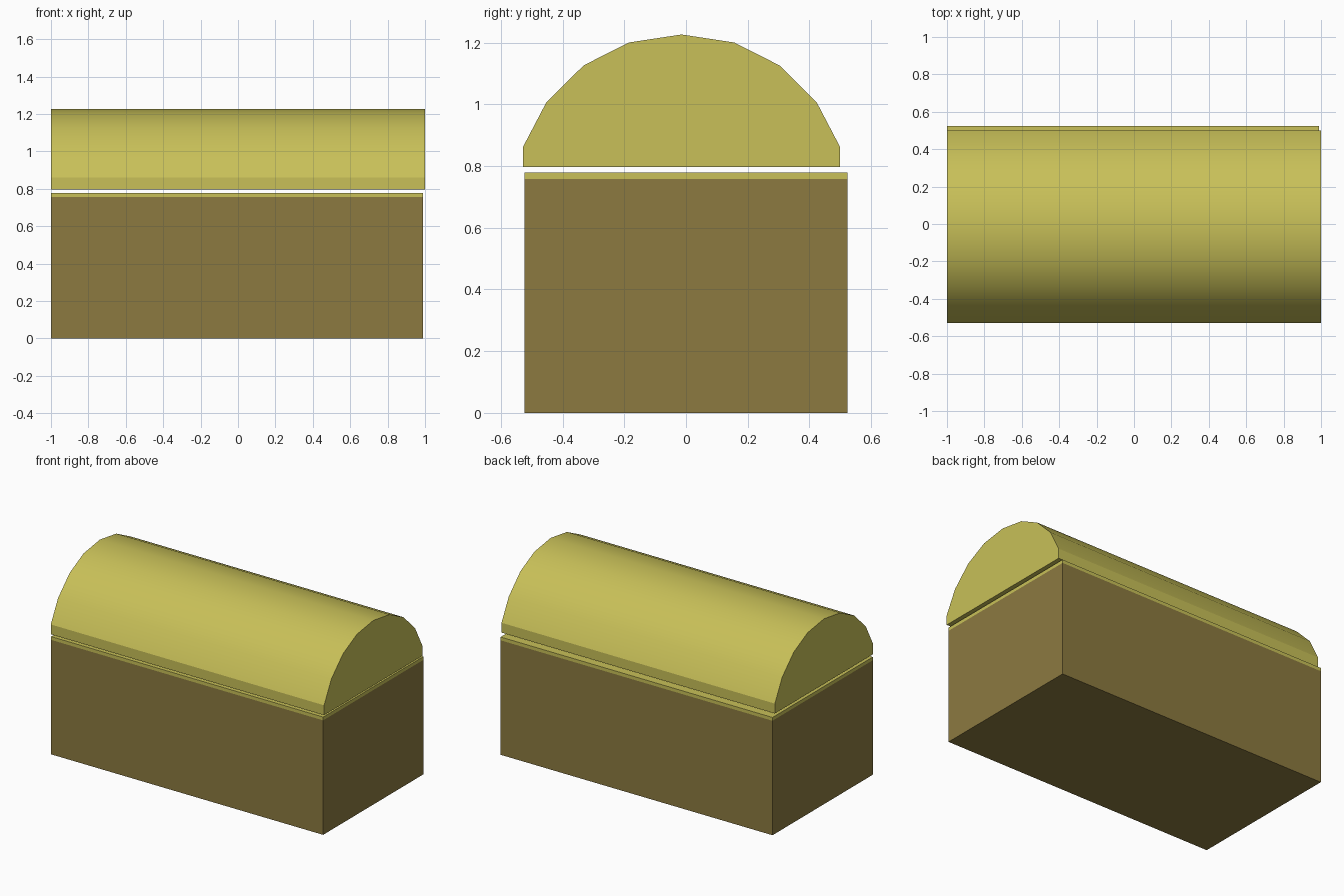
import bpy, bmesh, math

if "Cube" in bpy.data.objects:
    bpy.data.objects.remove(bpy.data.objects["Cube"])


def material(name, rgb):
    m = bpy.data.materials.new(name)
    m.diffuse_color = (*rgb, 1)
    m.use_nodes = True
    m.node_tree.nodes["Principled BSDF"].inputs["Base Color"].default_value = m.diffuse_color
    return m


GOLD = material("yellow lid", (0.578, 0.527, 0.098))
BROWN = material("brown wood", (0.262, 0.195, 0.051))


def extrude_x(name, profile, x0, x1, mat):
    """Closed (y, z) profile swept along x."""
    bm = bmesh.new()
    face = bm.faces.new([bm.verts.new((x0, y, z)) for y, z in profile])
    out = bmesh.ops.extrude_face_region(bm, geom=[face])
    verts = [g for g in out["geom"] if isinstance(g, bmesh.types.BMVert)]
    bmesh.ops.translate(bm, verts=verts, vec=(x1 - x0, 0, 0))
    bmesh.ops.recalc_face_normals(bm, faces=bm.faces)
    mesh = bpy.data.meshes.new(name)
    bm.to_mesh(mesh)
    bm.free()
    mesh.materials.append(mat)
    obj = bpy.data.objects.new(name, mesh)
    bpy.context.collection.objects.link(obj)
    return obj


def rect(y, z0, z1):
    return [(-y, z0), (y, z0), (y, z1), (-y, z1)]


# Chest body and the thin rim on top of it
extrude_x("chest_body", rect(0.524, 0, 0.757), -1, 0.99, BROWN)
extrude_x("chest_rim", rect(0.524, 0.757, 0.779), -1, 0.99, GOLD)

# Arched lid floating just above the rim: half profile mirrored about its middle
MID = -0.0145
half = [(0.514, 0.796), (0.514, 0.861), (0.438, 1.006),
        (0.317, 1.126), (0.171, 1.2)]
profile = ([(MID + y, z) for y, z in half] + [(MID, 1.226)]
           + [(MID - y, z) for y, z in reversed(half)])
lid = extrude_x("arched_lid", profile, -1, 1, GOLD)

# Smooth arch, crisp side bands and ends
bpy.context.view_layer.objects.active = lid
lid.select_set(True)
bpy.ops.object.shade_smooth_by_angle(angle=math.radians(24))
